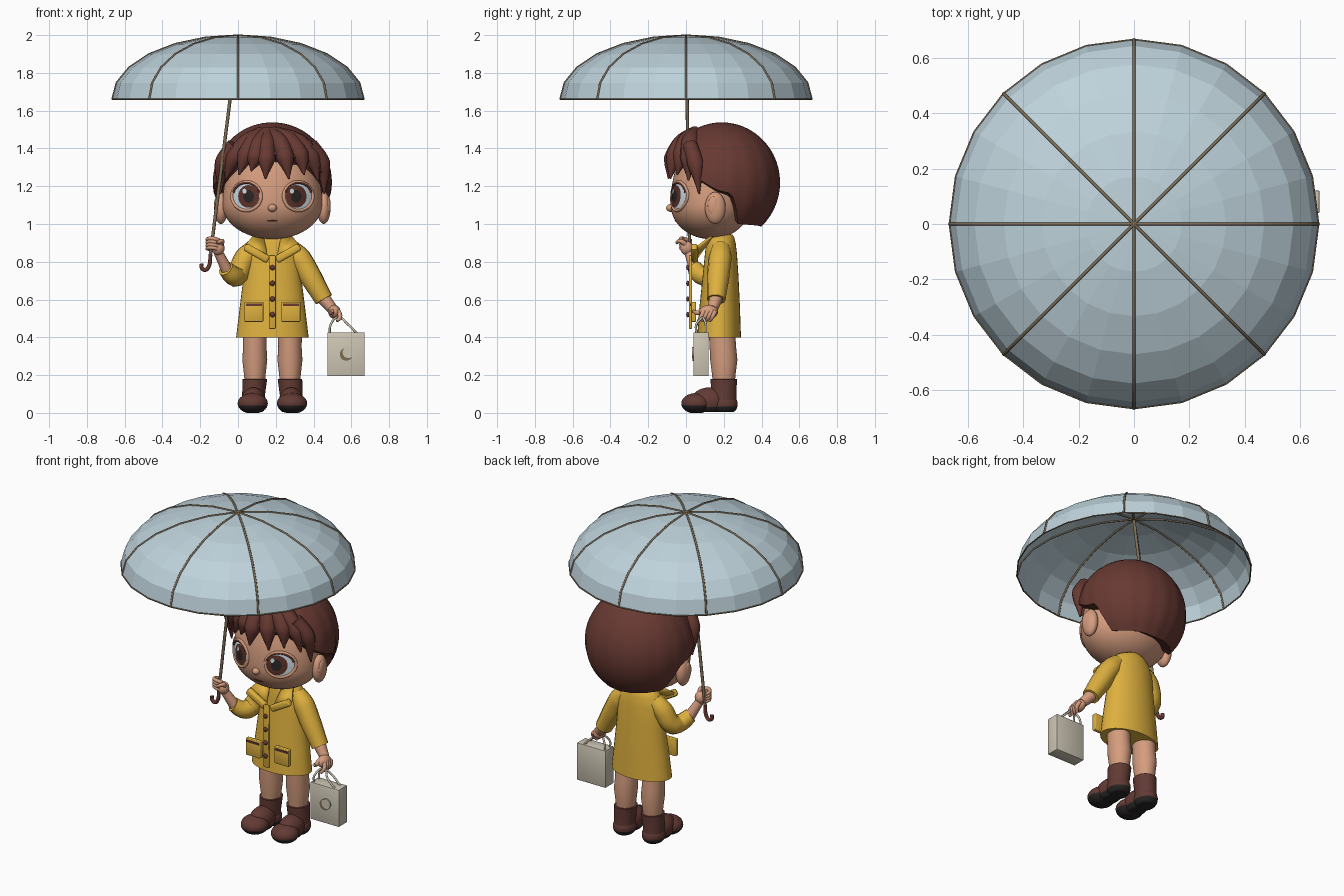
import bpy, bmesh, math
from math import sin, cos, pi, radians, sqrt
from mathutils import Vector, Matrix
from mathutils.bvhtree import BVHTree

if "Cube" in bpy.data.objects:
    bpy.data.objects.remove(bpy.data.objects["Cube"])

MID = 0.182  # centre line of the figure


def material(name, *rgb):
    lin = [((c / 255 + 0.055) / 1.055) ** 2.4 for c in rgb] + [1]
    m = bpy.data.materials.new(name)
    m.use_nodes = True
    m.diffuse_color = lin
    bsdf = next(n for n in m.node_tree.nodes if n.type == "BSDF_PRINCIPLED")
    bsdf.inputs["Base Color"].default_value = lin
    return m


skin = material("warm skin", 212, 156, 126)
brown = material("chestnut hair", 104, 57, 50)
boot = material("boot leather", 98, 58, 52)
yellow = material("raincoat yellow", 222, 176, 62)
blue = material("canopy pale blue", 190, 210, 219)
cream = material("bag cream", 205, 198, 180)
metal = material("rib bronze", 124, 109, 86)
black = material("sole black", 40, 37, 36)
white = material("eye white", 205, 219, 228)
iris = material("iris brown", 92, 50, 40)


def finish(name, bm, mats, smooth=True):
    bmesh.ops.recalc_face_normals(bm, faces=bm.faces)
    me = bpy.data.meshes.new(name)
    bm.to_mesh(me)
    bm.free()
    ob = bpy.data.objects.new(name, me)
    bpy.context.collection.objects.link(ob)
    for m in mats if isinstance(mats, list) else [mats]:
        me.materials.append(m)
    if smooth:
        bpy.ops.object.select_all(action="DESELECT")
        ob.select_set(True)
        bpy.context.view_layer.objects.active = ob
        bpy.ops.object.shade_smooth_by_angle(angle=radians(45))
    return ob


def ball_mesh(c, r, seg=32):
    bm = bmesh.new()
    mat = Matrix.Translation(c) @ Matrix.Diagonal((*r, 1))
    bmesh.ops.create_uvsphere(bm, u_segments=seg, v_segments=seg // 2, radius=1, matrix=mat)
    return bm


def ball(name, c, r, mat, seg=24):
    return finish(name, ball_mesh(c, r, seg), mat)


def box(name, c, size, mat, tilt=0, bevel=0.004):
    bm = bmesh.new()
    m = Matrix.Translation(c) @ Matrix.Rotation(tilt, 4, "Y") @ Matrix.Diagonal((*size, 1))
    bmesh.ops.create_cube(bm, size=1, matrix=m)
    if bevel:
        bmesh.ops.bevel(bm, geom=bm.edges[:], offset=bevel, segments=2, affect="EDGES", profile=0.5)
    return finish(name, bm, mat)


def disc(name, c, r, depth, mat):
    bm = bmesh.new()
    m = Matrix.Translation(c) @ Matrix.Rotation(pi / 2, 4, "X")
    bmesh.ops.create_cone(bm, cap_ends=True, segments=24, radius1=r, radius2=r, depth=depth, matrix=m)
    return finish(name, bm, mat)


def skin_rings(bm, rings, cap=True):
    for a, b in zip(rings, rings[1:]):
        for i in range(len(a)):
            j = (i + 1) % len(a)
            bm.faces.new((a[i], a[j], b[j], b[i]))
    if cap:
        bm.faces.new(rings[0])
        bm.faces.new(rings[-1])


def loft(name, sections, mat, n=32):
    """Stack of horizontal ellipses: x, y, z, rx, ry."""
    bm = bmesh.new()
    rings = [[bm.verts.new((x + rx * cos(2 * pi * i / n), y + ry * sin(2 * pi * i / n), z))
              for i in range(n)] for x, y, z, rx, ry in sections]
    skin_rings(bm, rings)
    return finish(name, bm, mat)


def tube(name, pts, radii, mat, smooth_path=True, cyclic=False):
    cu = bpy.data.curves.new(name, "CURVE")
    cu.dimensions = "3D"
    cu.bevel_depth = 1
    cu.bevel_resolution = 3
    cu.use_fill_caps = True
    cu.resolution_u = 6
    sp = cu.splines.new("BEZIER" if smooth_path else "POLY")
    ps = sp.bezier_points if smooth_path else sp.points
    ps.add(len(pts) - 1)
    for i, (p, q) in enumerate(zip(ps, pts)):
        p.co = q if smooth_path else (*q, 1)
        p.radius = radii[i] if isinstance(radii, (list, tuple)) else radii
        if smooth_path:
            p.handle_left_type = p.handle_right_type = "AUTO"
    sp.use_cyclic_u = cyclic
    tmp = bpy.data.objects.new("path", cu)
    bpy.context.collection.objects.link(tmp)
    me = bpy.data.meshes.new_from_object(tmp.evaluated_get(bpy.context.evaluated_depsgraph_get()))
    bpy.data.objects.remove(tmp)
    bm = bmesh.new()
    bm.from_mesh(me)
    for f in bm.faces:
        f.material_index = 0
    return finish(name, bm, mat)


# Umbrella: faceted canopy, eight ribs, rim, shaft and crook
R, H, BASE = 0.665, 0.338, 1.66
def dome(a, t):
    return (R * sin(t) * cos(a), R * sin(t) * sin(a), BASE + H * cos(t))
bm = bmesh.new()
rings = [[bm.verts.new(dome(radians(15 * i), radians(15 * k))) for i in range(24)] for k in range(1, 7)]
skin_rings(bm, rings, cap=False)
top = bm.verts.new(dome(0, 0))
for i in range(24):
    bm.faces.new((rings[0][i], rings[0][(i + 1) % 24], top))
finish("umbrella_canopy", bm, blue, smooth=False)
for k in range(8):
    tube(f"umbrella_rib_{k}", [dome(k * pi / 4, radians(15 * j)) for j in range(7)], 0.006, metal, False)
tube("umbrella_rim", [dome(radians(15 * i), pi / 2) for i in range(24)], 0.004, metal, False, True)
tube("umbrella_shaft", [(0, 0, 1.99), (-0.147, 0.02, 0.83)], 0.009, metal, False)
tube("umbrella_crook", [(-0.146, 0.02, 0.84), (-0.153, 0.02, 0.78), (-0.172, 0.02, 0.757),
                        (-0.192, 0.02, 0.768), (-0.194, 0.02, 0.79)], 0.011, brown)

# Head: round face with a shallow chin and a tall forehead
bm = ball_mesh((0, 0, 0), (0.265, 0.212, 1), 48)
for v in bm.verts:
    v.co.z *= 0.185 if v.co.z < 0 else 0.38
    v.co += Vector((MID, 0.13, 1.105))
surface = BVHTree.FromBMesh(bm)
finish("face", bm, skin)


def on_face(x, z, lift):
    p = surface.ray_cast(Vector((x, -1, z)), Vector((0, 1, 0)))[0]
    return (x, p.y - lift if p else 0.1, z)


def patch(name, x, z, rx, rz, lift, mat):
    bm = bmesh.new()
    rings = [[bm.verts.new(on_face(x + rx * k / 5 * cos(a * pi / 16), z + rz * k / 5 * sin(a * pi / 16), lift))
              for a in range(32)] for k in range(1, 6)]
    skin_rings(bm, rings, cap=False)
    bm.faces.new(rings[0])
    ob = finish(name, bm, mat)
    return ob


def arc(x, z, rx, rz, a0, a1, lift, n=12):
    return [on_face(x + rx * cos(radians(a0 + (a1 - a0) * i / n)),
                    z + rz * sin(radians(a0 + (a1 - a0) * i / n)), lift) for i in range(n + 1)]


ball("nose", (MID, -0.08, 1.085), (0.024, 0.025, 0.021), skin)
tube("mouth", [on_face(MID + d, 1.017, 0) for d in (-0.028, 0, 0.028)], [0.002, 0.004, 0.002], iris)
loft("neck", [(MID, 0.18, 0.88, 0.06, 0.06), (MID, 0.18, 0.98, 0.055, 0.055)], skin)
for s, side in ((1, "left"), (-1, "right")):
    ex = MID + s * 0.137
    patch(side + "_eye_white", ex, 1.147, 0.07, 0.068, 0.003, white)
    patch(side + "_iris", MID + s * 0.126, 1.146, 0.055, 0.06, 0.006, iris)
    patch(side + "_pupil", MID + s * 0.126, 1.146, 0.028, 0.034, 0.008, black)
    patch(side + "_glint", MID + s * 0.126 - 0.022, 1.174, 0.011, 0.013, 0.0095, white)
    tube(side + "_eyelid", arc(ex, 1.147, 0.077, 0.075, 0, 330, 0, 11), 0.009, skin, True, True)
    a = (15, 165)
    tube(side + "_lashes", arc(ex, 1.15, 0.071, 0.068, *a, 0.005), 0.006, iris)
    ball(side + "_ear", (MID + s * 0.272, 0.155, 1.085), (0.036, 0.055, 0.085), skin)
    ball(side + "_ear_hollow", (MID + s * 0.296, 0.145, 1.095), (0.013, 0.03, 0.05), skin)

# Hair: cap whose hem falls from the fringe to the nape, with soft strand grooves
HC, HR = Vector((MID, 0.19, 1.22)), Vector((0.318, 0.308, 0.318))
def hem(a):
    """Hem height by angle from the front."""
    keys = [(0, 1.37), (40, 1.34), (62, 1.25), (85, 1.18), (100, 1.16), (112, 1.0), (180, 0.985)]
    for (a0, z0), (a1, z1) in zip(keys, keys[1:]):
        if a <= a1:
            return z0 + (z1 - z0) * (a - a0) / (a1 - a0)
    return keys[-1][1]
bm = bmesh.new()
N, rings = 96, []
for k in range(1, 21):
    ring = []
    for i in range(N):
        a = 2 * pi * i / N
        deg = math.degrees(min(a, 2 * pi - a))
        t = k / 20 * math.acos((hem(deg) - HC.z) / HR.z)
        g = 1 - 0.018 * (k / 20) * (1 - abs(cos(9 * a)))
        ring.append(bm.verts.new((HC.x + HR.x * g * sin(t) * sin(a), HC.y - HR.y * g * sin(t) * cos(a),
                                  HC.z + HR.z * cos(t))))
    rings.append(ring)
skin_rings(bm, rings, cap=False)
for ring, z in ((rings[0], HC.z + HR.z), (rings[-1], 1.12)):
    pole = bm.verts.new((HC.x, HC.y, z))
    for i in range(N):
        bm.faces.new((ring[i], ring[(i + 1) % N], pole))
finish("hair_cap", bm, brown)

# Fringe: tapered locks following the cap
locks = [[(0.13, 1.49), (0.05, 1.43), (-0.02, 1.35), (-0.065, 1.24)],
         [(0.12, 1.49), (0.08, 1.43), (0.04, 1.36), (0.005, 1.26)],
         [(0.15, 1.49), (0.11, 1.42), (0.09, 1.35), (0.07, 1.28)],
         [(0.16, 1.49), (0.15, 1.42), (0.15, 1.34), (0.145, 1.24)],
         [(0.17, 1.49), (0.22, 1.43), (0.25, 1.35), (0.27, 1.24)],
         [(0.18, 1.49), (0.27, 1.44), (0.33, 1.36), (0.35, 1.26)],
         [(0.2, 1.49), (0.32, 1.43), (0.39, 1.35), (0.425, 1.23)]]
for n, lock in enumerate(locks):
    path = []
    for x, z in lock:
        d = 1 - ((x - HC.x) / HR.x) ** 2 - ((z - HC.z) / HR.z) ** 2
        path.append((x, HC.y - HR.y * sqrt(max(d, 0)) + 0.022, z))
    tube(f"fringe_lock_{n}", path, [0.03, 0.05, 0.048, 0.004], brown)
for s, side in ((1, "left"), (-1, "right")):
    tube(side + "_temple_lock", [(MID + s * 0.2, 0.02, 1.42), (MID + s * 0.262, 0.05, 1.32),
                                 (MID + s * 0.275, 0.07, 1.16)], [0.04, 0.045, 0.004], brown)

# Raincoat: flared body, collar, button strip and pockets standing off the front
loft("coat_body", [(MID, 0.175, 0.4, 0.192, 0.116), (MID, 0.178, 0.55, 0.174, 0.108),
                   (MID, 0.183, 0.72, 0.153, 0.095), (MID, 0.185, 0.84, 0.145, 0.085),
                   (MID, 0.185, 0.9, 0.125, 0.078), (MID, 0.185, 0.93, 0.098, 0.07),
                   (MID, 0.185, 0.945, 0.065, 0.06)], yellow)
box("button_strip", (MID, 0.024, 0.64), (0.036, 0.016, 0.39), yellow)
for k in range(4):
    ball(f"button_{k}", (MID, 0.01, 0.52 + 0.083 * k), (0.014, 0.009, 0.014), brown, 16)
for s, side in ((1, "left"), (-1, "right")):
    px = MID + s * 0.098
    box(side + "_pocket", (px, 0.04, 0.535), (0.1, 0.026, 0.105), yellow)
    box(side + "_pocket_slit", (px, 0.026, 0.572), (0.085, 0.008, 0.012), brown, 0, 0)
    box(side + "_collar_edge", (MID + s * 0.083, 0.045, 0.845), (0.145, 0.035, 0.042), yellow, -s * 0.52, 0.012)
    bm = bmesh.new()
    flap = [(0.022, 0.05, 0.82), (0.145, 0.06, 0.885), (0.1, 0.135, 0.942), (0.045, 0.12, 0.93)]
    bm.faces.new([bm.verts.new((MID + s * x, y, z)) for x, y, z in flap])
    flap_ob = finish(side + "_collar_flap", bm, yellow)
    flap_ob.modifiers.new("thickness", "SOLIDIFY").thickness = 0.012

# Arms: lowered left arm, raised right arm
tube("left_sleeve", [(0.275, 0.185, 0.875), (0.325, 0.18, 0.82), (0.385, 0.17, 0.72), (0.455, 0.16, 0.6)],
     [0.05, 0.062, 0.06, 0.05], yellow)
tube("left_forearm", [(0.45, 0.16, 0.61), (0.5, 0.14, 0.55)], [0.037, 0.028], skin)
ball("left_hand", (0.51, 0.12, 0.535), (0.033, 0.05, 0.036), skin)
tube("right_sleeve", [(0.09, 0.185, 0.875), (0.04, 0.175, 0.82), (-0.005, 0.14, 0.73), (-0.025, 0.09, 0.725),
                      (-0.065, 0.045, 0.765)], [0.05, 0.06, 0.058, 0.052, 0.043], yellow)
tube("right_forearm", [(-0.06, 0.05, 0.76), (-0.105, 0.015, 0.85)], [0.032, 0.025], skin)
ball("right_hand", (-0.105, 0.005, 0.872), (0.034, 0.034, 0.038), skin)
for k in range(4):
    d = 0.02 * k
    tube(f"left_finger_{k}", [(0.53, 0.155 - d, 0.54), (0.54, 0.14 - d, 0.51), (0.525, 0.125 - d, 0.485)],
         [0.013, 0.012, 0.008], skin)
    z = 0.865 + 0.016 * k
    tube(f"right_finger_{k}", [(-0.1, -0.015, z), (-0.135, -0.025, z + 0.01), (-0.162, 0.0, z + 0.006),
                               (-0.155, 0.03, z)], [0.012, 0.011, 0.01, 0.008], skin)
tube("left_thumb", [(0.5, 0.09, 0.545), (0.495, 0.06, 0.53), (0.5, 0.035, 0.54)], [0.015, 0.013, 0.008], skin)
tube("right_thumb", [(-0.09, 0.0, 0.89), (-0.085, -0.03, 0.91), (-0.11, -0.05, 0.9)], [0.014, 0.012, 0.008], skin)

# Legs and boots with dark soles
for s, side in ((1, "left"), (-1, "right")):
    x = MID + s * 0.093
    loft(side + "_leg", [(x, 0.2, 0.12, 0.05, 0.055), (x, 0.2, 0.2, 0.057, 0.062), (x, 0.2, 0.28, 0.066, 0.072),
                         (x, 0.195, 0.35, 0.062, 0.07), (x, 0.19, 0.44, 0.064, 0.07)], skin)
    bx = MID + s * 0.1
    loft(side + "_boot_shaft", [(bx, 0.2, 0.03, 0.062, 0.07), (bx, 0.2, 0.09, 0.06, 0.066),
                                (x, 0.2, 0.178, 0.065, 0.07), (x, 0.2, 0.18, 0.05, 0.05)], boot)
    for part, c, r in (("toe", (bx + s * 0.004, 0.055, 0.05), (0.08, 0.08, 0.055)),
                       ("instep", (bx, 0.125, 0.06), (0.066, 0.1, 0.075)),
                       ("heel", (bx, 0.2, 0.045), (0.066, 0.074, 0.06))):
        bm = ball_mesh(c, r)
        for v in bm.verts:
            v.co.z = max(v.co.z, 0.004 if part != "toe" else 0)
        for f in bm.faces:
            f.material_index = int(f.calc_center_median().z < 0.037)
        finish(f"{side}_boot_{part}", bm, [boot, black])

# Carrier bag with crescent badge and cord handles
box("bag", (0.571, 0.08, 0.31), (0.196, 0.08, 0.23), cream, 0, 0.002)
disc("bag_moon", (0.573, 0.039, 0.31), 0.034, 0.008, metal)
disc("bag_moon_cover", (0.584, 0.037, 0.32), 0.03, 0.009, cream)
for y, name in ((0.055, "front"), (0.105, "back")):
    tube(f"bag_{name}_handle", [(0.485, y, 0.42), (0.49, y, 0.465), (0.53, 0.09, 0.505),
                                (0.58, y, 0.47), (0.63, y, 0.42)], 0.006, cream)
